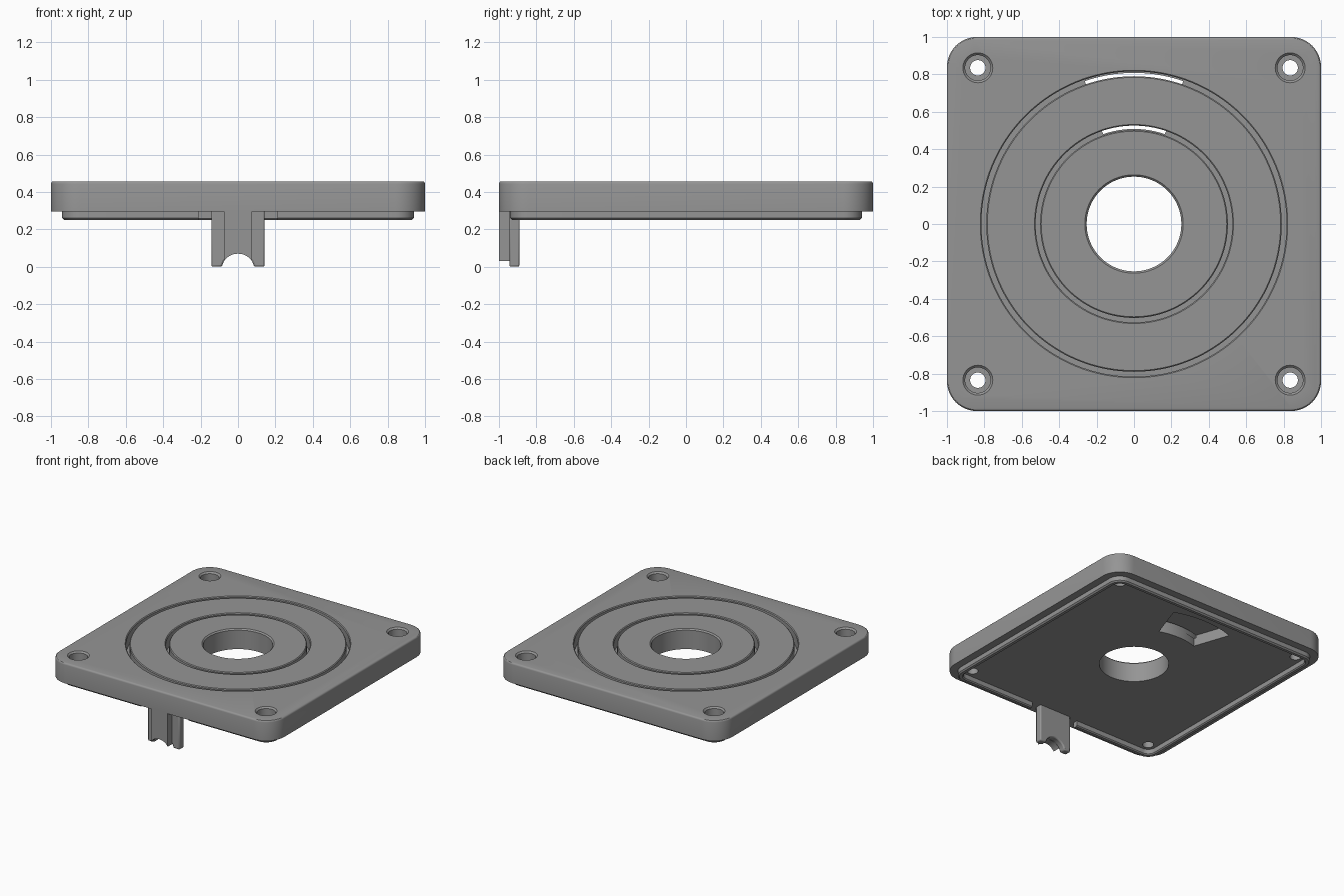
import bpy, bmesh
from math import sin, cos, pi, radians, sqrt

if "Cube" in bpy.data.objects:
    bpy.data.objects.remove(bpy.data.objects["Cube"])

grey = bpy.data.materials.new("plain grey")
grey.diffuse_color = (0.3, 0.3, 0.3, 1)
grey.use_nodes = True
grey.node_tree.nodes["Principled BSDF"].inputs["Base Color"].default_value = grey.diffuse_color


def finish(name, bm):
    bmesh.ops.recalc_face_normals(bm, faces=bm.faces)
    mesh = bpy.data.meshes.new(name)
    bm.to_mesh(mesh)
    bm.free()
    mesh.materials.append(grey)
    ob = bpy.data.objects.new(name, mesh)
    bpy.context.collection.objects.link(ob)
    return ob


def rounded_square(half, radius, seg=12):
    pts = []
    for q in range(4):
        mid = pi / 4 + q * pi / 2
        cx = (half - radius) * (1 if cos(mid) > 0 else -1)
        cy = (half - radius) * (1 if sin(mid) > 0 else -1)
        for i in range(seg + 1):
            a = q * pi / 2 + i / seg * pi / 2
            pts.append((cx + radius * cos(a), cy + radius * sin(a)))
    return pts


def loft(name, sections, closed=False):
    """Skin a list of (outline, z); closed joins last to first, otherwise caps."""
    bm = bmesh.new()
    rings = [[bm.verts.new((x, y, z)) for x, y in pts] for pts, z in sections]
    pairs = list(zip(rings, rings[1:]))
    if closed:
        pairs.append((rings[-1], rings[0]))
    for a, b in pairs:
        n = len(a)
        for i in range(n):
            j = (i + 1) % n
            bm.faces.new((a[i], a[j], b[j], b[i]))
    if not closed:
        bm.faces.new(rings[0])
        bm.faces.new(rings[-1])
    return finish(name, bm)


def circle(r, n=128, cx=0, cy=0):
    return [(cx + r * cos(2 * pi * i / n), cy + r * sin(2 * pi * i / n)) for i in range(n)]


def slab(name, outline, y0, y1):
    """Extrude an x-z outline from y0 to y1."""
    bm = bmesh.new()
    face = bm.faces.new([bm.verts.new((x, y0, z)) for x, z in outline])
    out = bmesh.ops.extrude_face_region(bm, geom=[face])["geom"]
    moved = [v for v in out if isinstance(v, bmesh.types.BMVert)]
    bmesh.ops.translate(bm, verts=moved, vec=(0, y1 - y0, 0))
    return finish(name, bm)


def cut(target, cutter):
    mod = target.modifiers.new("cut", "BOOLEAN")
    mod.operation, mod.solver, mod.object = "DIFFERENCE", "EXACT", cutter
    bpy.context.view_layer.objects.active = target
    bpy.ops.object.modifier_apply(modifier=mod.name)
    bpy.data.objects.remove(cutter)


def smooth(ob):
    bpy.ops.object.select_all(action="DESELECT")
    ob.select_set(True)
    bpy.context.view_layer.objects.active = ob
    bpy.ops.object.shade_smooth_by_angle(angle=radians(30))


BASE, TOP, LOW = 0.295, 0.457, 0.25

# Main plate with a softly rounded top edge
edge = 0.014
sections = [(rounded_square(1, 0.16), BASE)]
for k in range(4):
    a = k / 3 * pi / 2
    inset = edge * (1 - cos(a))
    sections.append((rounded_square(1 - inset, 0.16 - inset), TOP - edge + edge * sin(a)))
plate = loft("plate", sections)

# Centre opening with a chamfered rim
cut(plate, loft("centre_cutter", [(circle(0.253), BASE - 0.1), (circle(0.253), TOP - 0.01),
                                  (circle(0.263), TOP), (circle(0.263), TOP + 0.1)]))

# Two ring grooves in the top face
for r0, r1 in ((0.502, 0.526), (0.79, 0.816)):
    cut(plate, loft("groove_cutter", [
        (circle(r0), 0.36), (circle(r1), 0.36), (circle(r1), TOP - 0.006),
        (circle(r1 + 0.006), TOP), (circle(r1 + 0.006), TOP + 0.1),
        (circle(r0 - 0.006), TOP + 0.1), (circle(r0 - 0.006), TOP),
        (circle(r0), TOP - 0.006)], closed=True))

# Curved pocket underneath that opens into both grooves
arc = [radians(71 + 38 * i / 32) for i in range(33)]
sector = [(0.808 * cos(a), 0.808 * sin(a)) for a in arc]
sector += [(0.508 * cos(a), 0.508 * sin(a)) for a in reversed(arc)]
cut(plate, loft("pocket_cutter", [(sector, BASE - 0.1), (sector, 0.38)]))

# Counterbored corner screw holes
for sx in (-1, 1):
    for sy in (-1, 1):
        c = [(circle(r, 48, sx * 0.835, sy * 0.835), z) for r, z in (
            (0.041, BASE - 0.1), (0.041, TOP - 0.08), (0.068, TOP - 0.08),
            (0.068, TOP - 0.012), (0.08, TOP), (0.08, TOP + 0.1))]
        cut(plate, loft("screw_cutter", c))
smooth(plate)

# Locating lip below the plate, open at the front around the tab
lip = loft("lower_lip", [
    (rounded_square(0.94, 0.1), BASE + 0.004), (rounded_square(0.94, 0.1), LOW + 0.01),
    (rounded_square(0.93, 0.09), LOW), (rounded_square(0.908, 0.068), LOW),
    (rounded_square(0.9, 0.06), LOW + 0.008), (rounded_square(0.9, 0.06), BASE + 0.004)],
    closed=True)
gap = [(-0.212, 0.2), (0.212, 0.2), (0.212, 0.4), (-0.212, 0.4)]
cut(lip, slab("gap_cutter", gap, -1.1, -0.8))
smooth(lip)


# Front tab: wide back slab and narrow front rib, both with a cable notch
def notched(half, top, bottom):
    r, cz = 0.09, -0.02
    w = min(half, sqrt(r * r - (bottom - cz) ** 2))
    notch = []
    for i in range(17):
        x = w - 2 * w * i / 16
        notch.append((x, cz + sqrt(r * r - x * x)))
    pts = [(-half, top), (half, top)]
    if half > w:
        return pts + [(half, bottom)] + notch + [(-half, bottom)]
    return pts + notch


back = slab("tab_back", notched(0.142, BASE + 0.02, 0.003), -0.945, -0.89)
bev = back.modifiers.new("soft edges", "BEVEL")
bev.width, bev.segments, bev.limit_method = 0.009, 2, "ANGLE"
bev.angle_limit = radians(40)
smooth(back)
rib = slab("tab_front_rib", notched(0.075, BASE, 0.0), -1.0, -0.94)
smooth(rib)

# Rest the lowest edge on the ground
for ob in (back,):
    for v in ob.data.vertices:
        if v.co.z < 0.0031:
            v.co.z = 0.0
